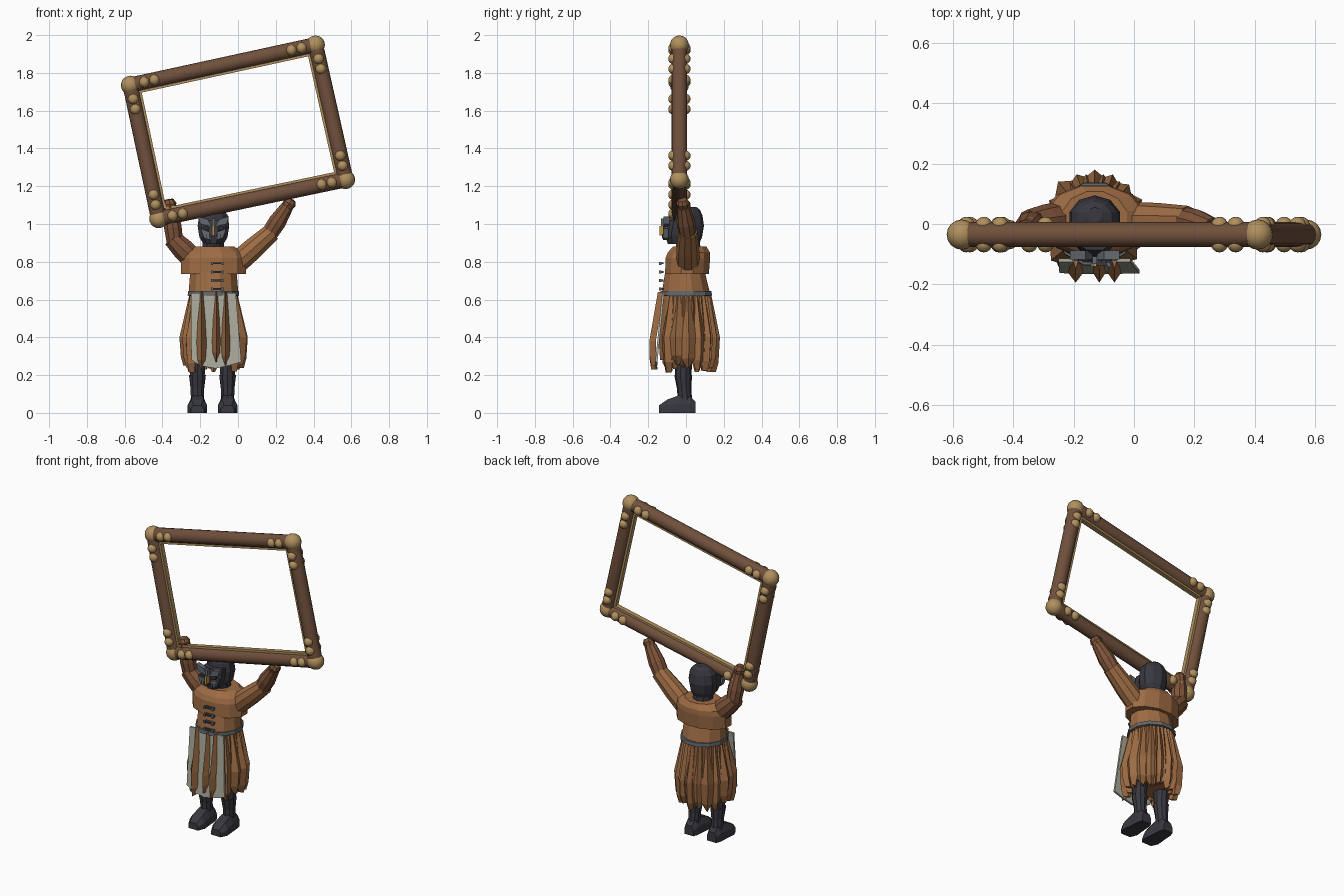
import bpy, bmesh, math, random
from mathutils import Vector

random.seed(4)
cube = bpy.data.objects.get("Cube")
if cube:
    bpy.data.objects.remove(cube, do_unlink=True)


def material(name, r, g, b):
    col = [((v / 255 + 0.055) / 1.055) ** 2.4 for v in (r, g, b)] + [1]
    m = bpy.data.materials.new(name)
    m.use_nodes = True
    m.diffuse_color = col
    m.node_tree.nodes["Principled BSDF"].inputs["Base Color"].default_value = col
    return m


WOOD = material("dark wood", 112, 80, 60)
TAN = material("tan binding", 176, 144, 94)
LEATHER = material("leather", 158, 108, 68)
SLEEVE = material("sleeve brown", 128, 85, 58)
DARK = material("charcoal", 56, 56, 64)
STEEL = material("steel", 98, 106, 110)
APRON = material("pale grey cloth", 168, 168, 154)
GOLD = material("gold", 190, 145, 60)
CX = -0.13  # body centre line


def finish(name, bm, mat, smooth=False):
    bmesh.ops.recalc_face_normals(bm, faces=bm.faces)
    me = bpy.data.meshes.new(name)
    bm.to_mesh(me)
    bm.free()
    me.materials.append(mat)
    for p in me.polygons:
        p.use_smooth = smooth
    ob = bpy.data.objects.new(name, me)
    bpy.context.collection.objects.link(ob)
    return ob


def skin(bm, rings):
    """Joins equal rings of points into a capped shell."""
    vs = [[bm.verts.new(p) for p in ring] for ring in rings]
    n = len(vs[0])
    for a, b in zip(vs, vs[1:]):
        for i in range(n):
            bm.faces.new((a[i], a[(i + 1) % n], b[(i + 1) % n], b[i]))
    bm.faces.new(vs[0][::-1])
    bm.faces.new(vs[-1])


def loft(name, sections, sides, mat, smooth=False):
    """Stacked ellipses: (z, x, y, half width, half depth)."""
    bm = bmesh.new()
    skin(bm, [[(x + rx * math.cos(math.tau * (i + .5) / sides),
                y + ry * math.sin(math.tau * (i + .5) / sides), z)
               for i in range(sides)] for z, x, y, rx, ry in sections])
    return finish(name, bm, mat, smooth)


def limb(name, path, radii, sides, mat, smooth=False):
    path = [Vector(p) for p in path]
    bm = bmesh.new()
    rings = []
    for k, p in enumerate(path):
        d = (path[min(k + 1, len(path) - 1)] - path[max(k - 1, 0)]).normalized()
        u = Vector((0, 1, 0))
        v = d.cross(u).normalized()
        u = v.cross(d)
        rings.append([p + radii[k] * (u * math.cos(math.tau * i / sides)
                      + v * math.sin(math.tau * i / sides)) for i in range(sides)])
    skin(bm, rings)
    ob = finish(name, bm, mat, smooth)
    if smooth:
        for p in ob.data.polygons:
            p.use_smooth = len(p.vertices) == 4
    return ob


def ball(name, pos, r, mat):
    bm = bmesh.new()
    bmesh.ops.create_uvsphere(bm, u_segments=16, v_segments=10, radius=r)
    bmesh.ops.translate(bm, vec=pos, verts=bm.verts)
    return finish(name, bm, mat, True)


def box(name, pos, size, mat, turn=0):
    bm = bmesh.new()
    bmesh.ops.create_cube(bm, size=1)
    bmesh.ops.scale(bm, vec=size, verts=bm.verts)
    ob = finish(name, bm, mat)
    ob.location = pos
    ob.rotation_euler.y = turn
    return ob


def plate(name, outline, y, thick, mat):
    """Flat panel from an x-z outline; y may be a function of z."""
    bm = bmesh.new()
    f = y if callable(y) else lambda z: y
    skin(bm, [[(x, f(z) + o, z) for x, z in outline] for o in (0, thick)])
    return finish(name, bm, mat)


# Tilted picture frame
FY = -0.035
corners = [Vector(c) for c in ((-.57, FY, 1.735), (.41, FY, 1.948),
                               (.57, FY, 1.235), (-.42, FY, 1.028))]
middle = sum(corners, Vector()) / 4
for i, a in enumerate(corners):
    b = corners[(i + 1) % 4]
    d = (b - a).normalized()
    limb("frame_bar", [a, b], [.041, .041], 16, WOOD, True)
    ball("frame_corner", a, .05, TAN)
    # Inner lining
    inward = Vector((-d.z, 0, d.x))
    if inward.dot(middle - a) < 0:
        inward = -inward
    box("frame_lining", (a + b) / 2 + inward * .044, ((b - a).length - .09, .03, .014),
        TAN, -math.atan2(d.z, d.x))
    # Binding beads on front and back
    for end, s in ((a, 1), (b, -1)):
        for t in (.075, .13):
            for side in (-1, 1):
                ball("binding_bead", end + d * s * t + Vector((0, side * .031, 0)), .028, TAN)

# Legs and boots
for lx in (-.215, -.055):
    loft("leg", [(.19, lx, -.015, .04, .042), (.4, lx, -.01, .055, .055)], 10, DARK)
    loft("boot_shaft", [(.06, lx, -.005, .036, .038), (.13, lx, -.01, .038, .038),
                        (.2, lx, -.015, .047, .047)], 10, DARK)
    bm = bmesh.new()
    skin(bm, [[(lx - w, y, 0), (lx - w, y, h * .55), (lx - w * .6, y, h), (lx + w * .6, y, h),
               (lx + w, y, h * .55), (lx + w, y, 0)]
              for y, w, h in ((.05, .032, .06), (.02, .042, .09), (-.04, .046, .092),
                              (-.1, .052, .07), (-.143, .034, .04))])
    finish("boot", bm, DARK)

# Skirt lining and hanging leather strips
loft("skirt_lining", [(.28, CX, 0, .135, .14), (.42, CX, 0, .145, .15),
                      (.64, CX, 0, .12, .12)], 16, LEATHER)


def strip(angle, bulge, drop, width):
    c, s = math.cos(angle), math.sin(angle)

    def at(r, side, z):
        return (CX + c * r * .93 - s * side, s * r - .003 + c * side, z)
    bm = bmesh.new()
    skin(bm, [[at(r - .03, -w, z), at(r, 0, z), at(r - .03, w, z), at(r - .05, 0, z)]
              for r, w, z in ((.134, .02, .64), (bulge, width, .40),
                              (bulge - .008, width * .85, drop + .05),
                              (bulge - .022, width * .2, drop))])
    finish("skirt_strip", bm, LEATHER)


N = 17
for i in range(N):
    a = math.tau * i / N + math.pi / 2
    if math.sin(a) < -.8:
        continue
    strip(a, random.uniform(.178, .198), random.uniform(.21, .26), random.uniform(.034, .042))
    strip(a + math.pi / N, .17, random.uniform(.23, .27), .035)

# Front cloth panel with narrow strips over it
plate("apron", [(-.25, .635), (-.247, .28), (-.2, .25), (-.12, .235), (-.05, .25),
                (.018, .27), (-.012, .635)], lambda z: -.165 + .1 * (z - .25), .012, APRON)
for sx, w, low in ((-.193, .026, .23), (-.115, .022, .27), (-.065, .023, .25)):
    bm = bmesh.new()
    skin(bm, [[(sx - k * w, y + .02, z), (sx, y - .014, z), (sx + k * w, y + .02, z)]
              for k, y, z in ((.45, -.135, .64), (1, -.18, .38), (.9, -.178, low + .05),
                              (.2, -.17, low))])
    finish("front_strip", bm, LEATHER)

# Torso, belt and mantle
loft("bodice", [(.62, CX, 0, .137, .135), (.74, CX, -.005, .128, .11),
                (.8, CX, 0, .12, .1)], 12, LEATHER)
loft("belt", [(.622, CX, 0, .141, .142), (.645, CX, 0, .14, .14)], 12, STEEL)
loft("mantle", [(.735, CX, .005, .178, .12), (.82, CX, .01, .178, .122),
                (.85, CX, .015, .165, .115), (.882, CX, .02, .11, .09)], 12, LEATHER)

# Chest clasps
for z in (.792, .745, .7, .655):
    box("clasp", (-.11, -.128, z), (.062, .02, .01), DARK)
    for x in (-.138, -.082):
        box("clasp_stud", (x, -.136, z), (.012, .014, .016), STEEL)

# Arms
ARMS = (("left", (-.01, .01, .79), (.165, .01, .945), (.285, -.02, 1.13)),
        ("right", (-.255, .01, .83), (-.335, 0, .91), (-.365, -.025, 1.13)))
for side, sh, el, ha in ARMS:
    sh, el, ha = Vector(sh), Vector(el), Vector(ha)
    limb(side + "_upper_arm", [sh, sh.lerp(el, .5), el + (el - sh).normalized() * .02],
         [.062, .06, .05], 10, LEATHER if side == "left" else SLEEVE)
    limb(side + "_forearm", [el - (ha - el) * .1, el.lerp(ha, .35), el.lerp(ha, .8)],
         [.045, .049, .035], 10, SLEEVE)
    limb(side + "_hand", [el.lerp(ha, .78), el.lerp(ha, .9), ha], [.03, .036, .024], 8, SLEEVE)

# Hooded head
loft("neck", [(.85, CX, .02, .06, .06), (.93, CX, .01, .06, .06)], 10, DARK)
loft("hood", [(.885, CX, .01, .05, .055), (.93, CX, .01, .078, .075), (.99, CX, .015, .088, .08),
              (1.045, CX, .015, .08, .072), (1.075, CX, .022, .058, .052),
              (1.09, CX, .03, .025, .025)], 10, DARK)

# Face mask: jaw, cheek wings, eyes and ornaments
loft("mask_jaw", [(.895, CX, -.055, .04, .045), (.94, CX, -.055, .062, .06),
                  (.985, CX, -.05, .07, .055), (1.02, CX, -.045, .068, .045)], 8, DARK)
for s in (-1, 1):
    plate("mask_brow", [(CX + s * x, z) for x, z in
                        ((.008, .985), (.07, 1.0), (.082, 1.04), (.03, 1.025))],
          -.118, .03, STEEL)
    plate("mask_cheek", [(CX + s * x, z) for x, z in
                         ((.012, .915), (.05, .925), (.068, .975), (.02, .958))],
          -.122, .03, STEEL)
    box("eye", (CX + s * .038, -.112, .978), (.034, .02, .013), DARK, -s * .2)
    for k in (0, 1):
        box("mask_slot", (CX + s * (.022 + k * .016), -.124, .935), (.005, .006, .022), DARK)
box("nose_guard", (CX, -.125, .965), (.013, .03, .05), GOLD)
box("mask_crest", (CX, -.12, 1.01), (.016, .025, .04), STEEL)
